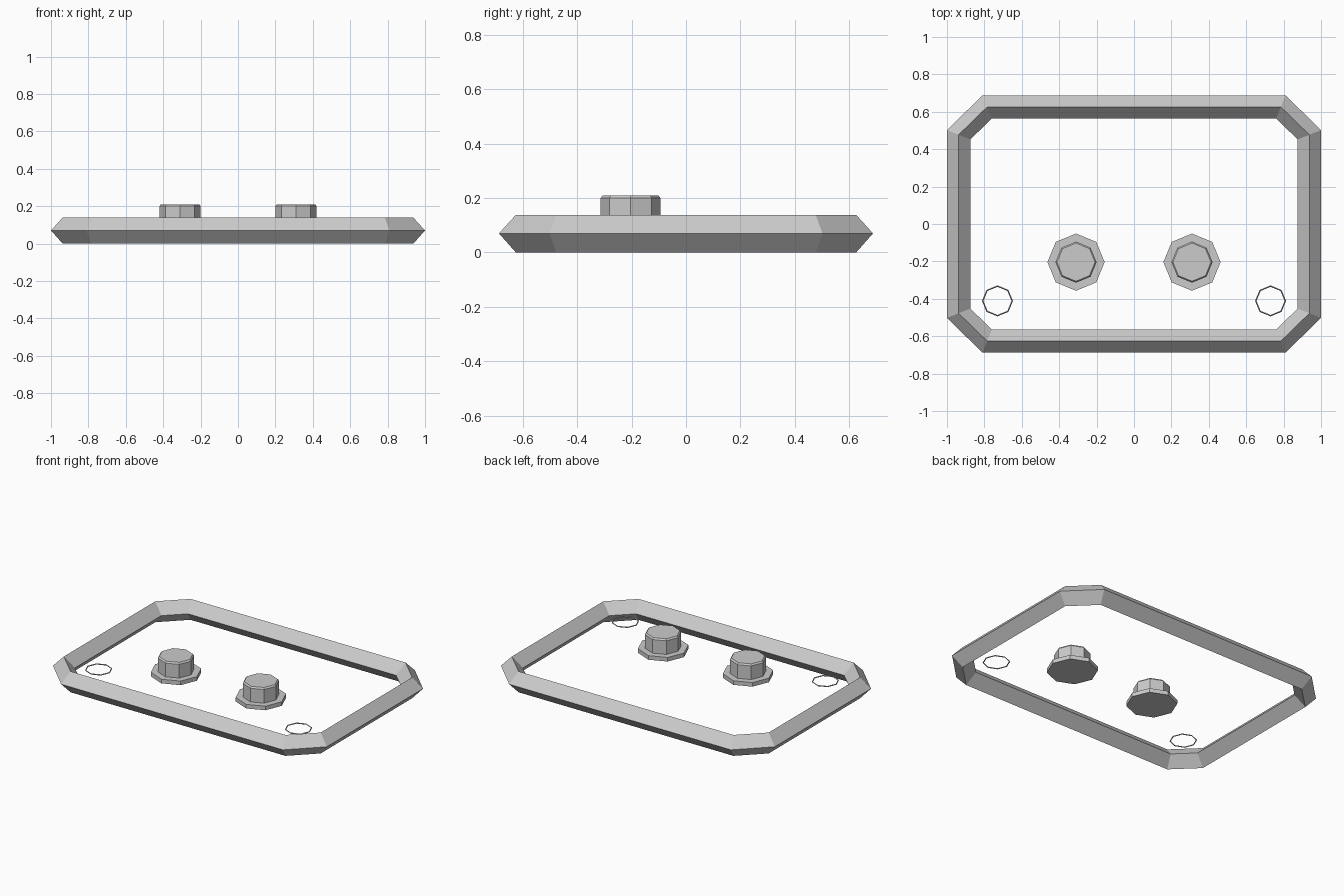
import bpy, bmesh
from math import cos, sin, pi

if "Cube" in bpy.data.objects:
    bpy.data.objects.remove(bpy.data.objects["Cube"])


def make_object(name, bm):
    bmesh.ops.recalc_face_normals(bm, faces=bm.faces)
    mesh = bpy.data.meshes.new(name)
    bm.to_mesh(mesh)
    bm.free()
    obj = bpy.data.objects.new(name, mesh)
    bpy.context.collection.objects.link(obj)
    return obj


def bridge(bm, a, b):
    n = len(a)
    for i in range(n):
        j = (i + 1) % n
        bm.faces.new((a[i], a[j], b[j], b[i]))


def octagon(bm, cx, cy, r, z):
    return [bm.verts.new((cx + r * cos(i * pi / 4), cy + r * sin(i * pi / 4), z))
            for i in range(8)]


def frame_loop(bm, x, y, xc, yc, z):
    # rectangle with chamfered corners; (x, yc) and (xc, y) end each chamfer
    pts = [(x, yc), (xc, y), (-xc, y), (-x, yc),
           (-x, -yc), (-xc, -y), (xc, -y), (x, -yc)]
    return [bm.verts.new((px, py, z)) for px, py in pts]


# Outer frame: diamond cross-section around a chamfered rectangle
bm = bmesh.new()
loops = [frame_loop(bm, 1.0, 0.688, 0.81, 0.502, 0.07),
         frame_loop(bm, 0.938, 0.626, 0.785, 0.477, 0.138),
         frame_loop(bm, 0.875, 0.564, 0.76, 0.452, 0.07),
         frame_loop(bm, 0.938, 0.626, 0.785, 0.477, 0.0)]
for k in range(4):
    bridge(bm, loops[k], loops[(k + 1) % 4])
make_object("frame", bm)

# Knob: flange, upright cap and small top bevel
KNOB = [(0.153, 0.083), (0.153, 0.11), (0.11, 0.11), (0.11, 0.2), (0.102, 0.21)]
# Thin ring: small diamond section
RING = [(0.083, 0.083), (0.079, 0.087), (0.075, 0.083), (0.079, 0.079)]

for side, s in (("left", -1), ("right", 1)):
    bm = bmesh.new()
    loops = [octagon(bm, s * 0.31, -0.204, r, z) for r, z in KNOB]
    for a, b in zip(loops, loops[1:]):
        bridge(bm, a, b)
    bm.faces.new(loops[0])
    bm.faces.new(loops[-1])
    make_object("knob_" + side, bm)

    bm = bmesh.new()
    loops = [octagon(bm, s * 0.73, -0.411, r, z) for r, z in RING]
    for k in range(4):
        bridge(bm, loops[k], loops[(k + 1) % 4])
    make_object("ring_" + side, bm)
